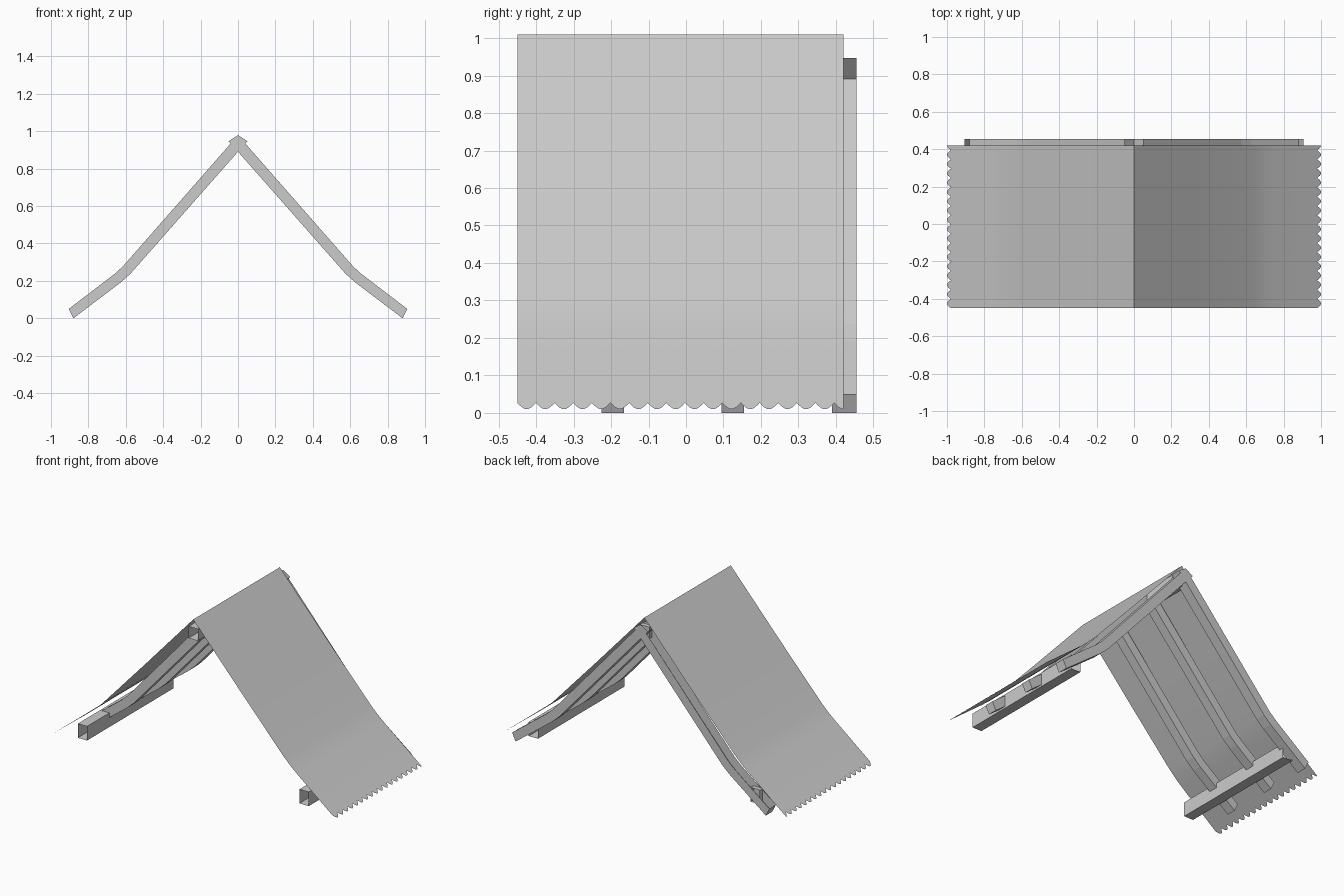
import bpy, bmesh, math

cube = bpy.data.objects.get("Cube")
if cube:
    bpy.data.objects.remove(cube, do_unlink=True)

grey = bpy.data.materials.new("plain grey")
grey.use_nodes = True
grey.diffuse_color = (0.6, 0.6, 0.6, 1)
bsdf = next(n for n in grey.node_tree.nodes if n.type == "BSDF_PRINCIPLED")
bsdf.inputs["Base Color"].default_value = (0.6, 0.6, 0.6, 1)

FRONT, BACK = -0.45, 0.42


def finish(name, bm, flip=False):
    if flip:
        bmesh.ops.reverse_faces(bm, faces=bm.faces[:])
    mesh = bpy.data.meshes.new(name)
    bm.to_mesh(mesh)
    bm.free()
    mesh.materials.append(grey)
    obj = bpy.data.objects.new(name, mesh)
    bpy.context.collection.objects.link(obj)
    return obj


def roof_sheet(name, side):
    """Thin bent covering with a scalloped lower edge."""
    profile = [(0, 1.01), (0.34, 0.633), (0.64, 0.305), (0.69, 0.257), (0.74, 0.215), (1, 0.01)]
    pitch, steps, depth = 0.0497, 8, 0.021
    count = round((BACK - FRONT) / pitch * steps)
    bm = bmesh.new()
    rows = []
    for i, (x, z) in enumerate(profile):
        row = []
        for j in range(count + 1):
            cut = 0
            if i == len(profile) - 1:
                cut = depth * (1 - math.sin(math.pi * (j % steps) / steps))
            y = FRONT + (BACK - FRONT) * j / count
            row.append(bm.verts.new((side * (x - cut), y, z + cut * 0.79)))
        rows.append(row)
    for a, b in zip(rows, rows[1:]):
        for j in range(count):
            bm.faces.new((a[j], b[j], b[j + 1], a[j + 1]))
    obj = finish(name, bm, side < 0)
    for poly in obj.data.polygons:
        poly.use_smooth = True


def rafter(name, side, y0, y1):
    """Bent beam, open along its covered top and at the ridge."""
    outer = [(0, 0.979), (0.615, 0.278), (0.66, 0.237), (0.905, 0.05)]
    inner = [(-0.05, 0.947), (0.575, 0.238), (0.625, 0.193), (0.88, 0)]
    bm = bmesh.new()

    def line(points, y):
        return [bm.verts.new((side * x, y, z)) for x, z in points]

    of, nf, ob, nb = line(outer, y0), line(inner, y0), line(outer, y1), line(inner, y1)
    for i in range(3):
        bm.faces.new((of[i], nf[i], nf[i + 1], of[i + 1]))
        bm.faces.new((ob[i], ob[i + 1], nb[i + 1], nb[i]))
        bm.faces.new((nf[i], nb[i], nb[i + 1], nf[i + 1]))
    bm.faces.new((of[3], nf[3], nb[3], ob[3]))
    finish(name, bm, side < 0)


def open_beam(name, x, z, width, height):
    """Long hollow beam with open ends."""
    bm = bmesh.new()
    corners = [(-1, -1), (1, -1), (1, 1), (-1, 1)]
    ends = [[bm.verts.new((x + a * width / 2, y, z + b * height / 2)) for a, b in corners]
            for y in (FRONT, BACK)]
    for i in range(4):
        k = (i + 1) % 4
        bm.faces.new((ends[0][i], ends[0][k], ends[1][k], ends[1][i]))
    finish(name, bm)


# Both slopes
for side, label in ((1, "left"), (-1, "right")):
    roof_sheet(f"{label}_roof_sheet", side)
    for place, y0, y1 in (("front", -0.225, -0.165), ("middle", 0.095, 0.155), ("back", 0.39, 0.455)):
        rafter(f"{label}_{place}_rafter", side, y0, y1)
    open_beam(f"{label}_eave_beam", side * 0.78, 0.085, 0.065, 0.09)

# Ridge
open_beam("ridge_beam", 0, 0.92, 0.065, 0.075)
